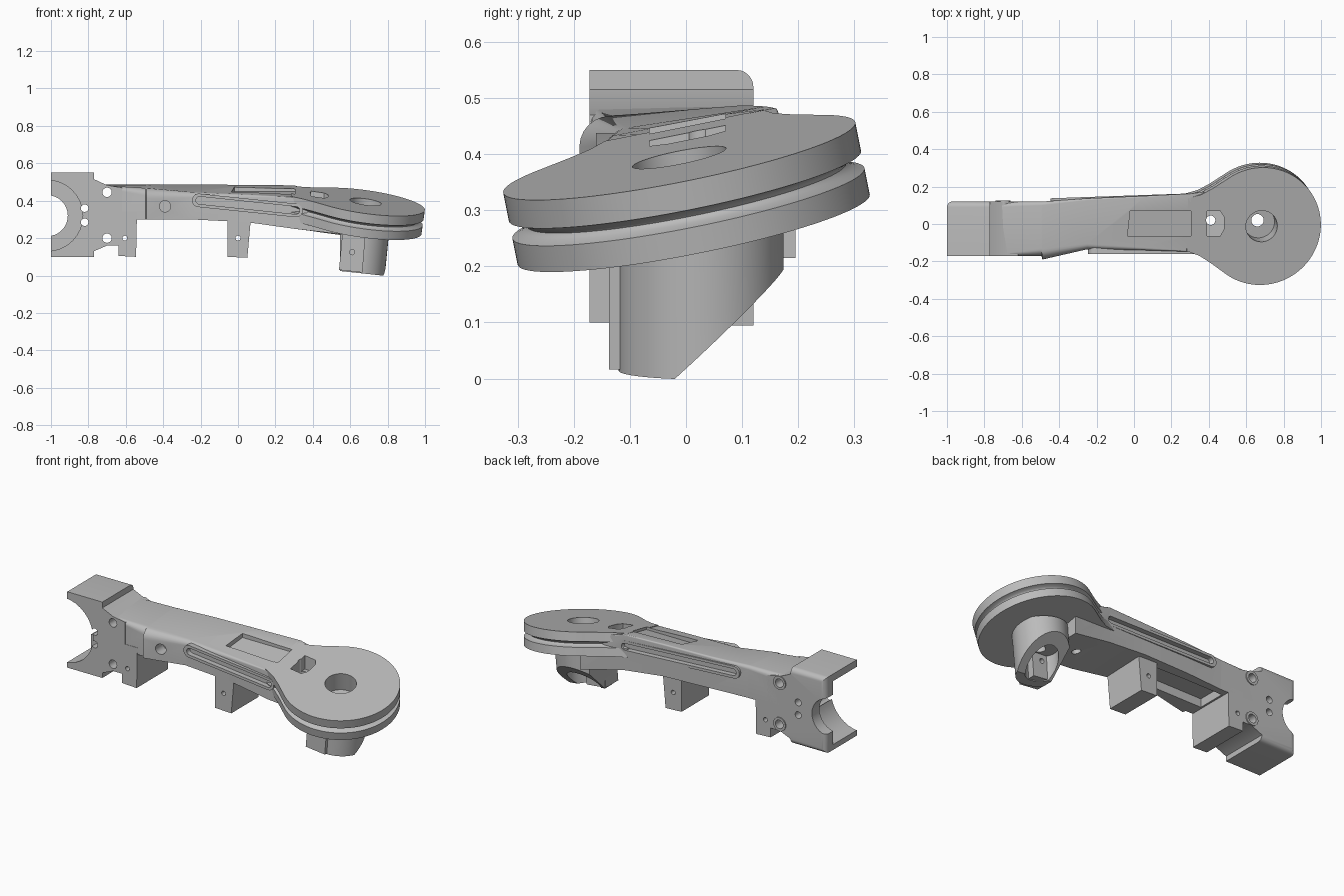
import bpy, bmesh, math
from mathutils import Matrix, Vector

cube = bpy.data.objects.get("Cube")
if cube:
    bpy.data.objects.remove(cube, do_unlink=True)

grey = bpy.data.materials.new("plain grey")
grey.use_nodes = True
grey.diffuse_color = (0.5, 0.5, 0.5, 1)
grey.node_tree.nodes["Principled BSDF"].inputs["Base Color"].default_value = (0.5, 0.5, 0.5, 1)


def loft(name, rings):
    """Skin a row of equal-length closed rings and cap both ends."""
    bm = bmesh.new()
    rows = [[bm.verts.new(p) for p in ring] for ring in rings]
    n = len(rows[0])
    for a, b in zip(rows, rows[1:]):
        for i in range(n):
            j = (i + 1) % n
            bm.faces.new((a[i], a[j], b[j], b[i]))
    bm.faces.new(rows[0][::-1])
    bm.faces.new(rows[-1])
    bmesh.ops.recalc_face_normals(bm, faces=bm.faces)
    mesh = bpy.data.meshes.new(name)
    bm.to_mesh(mesh)
    bm.free()
    mesh.materials.append(grey)
    obj = bpy.data.objects.new(name, mesh)
    bpy.context.collection.objects.link(obj)
    return obj


def extrude_y(name, outline, y0, y1, skew=0):
    return loft(name, [[(x, y + skew * x, z) for x, z in outline] for y in (y0, y1)])


def box(name, x0, x1, y0, y1, z0, z1):
    return extrude_y(name, [(x0, z0), (x1, z0), (x1, z1), (x0, z1)], y0, y1)


def rod(name, start, end, r, sides=48):
    """Cylinder between two points."""
    start, end = Vector(start), Vector(end)
    q = (end - start).to_track_quat('Z', 'Y')
    circle = [q @ Vector((r * math.cos(t), r * math.sin(t), 0))
              for t in (2 * math.pi * i / sides for i in range(sides))]
    return loft(name, [[c + p for p in circle] for c in (start, end)])


def hole_y(x, z, r, y0=-0.4, y1=0.4):
    return rod("cutter", (x, y0, z), (x, y1, z), r, 32)


def cut(part, *cutters):
    """Subtract helper solids, then remove them."""
    for c in cutters:
        c.hide_render = True
        mod = part.modifiers.new("cut", 'BOOLEAN')
        mod.operation, mod.solver, mod.object = 'DIFFERENCE', 'EXACT', c
        bpy.context.view_layer.objects.active = part
        bpy.ops.object.modifier_apply(modifier=mod.name)
        bpy.data.objects.remove(c, do_unlink=True)


def capsule(a, b, r):
    """Stadium outline in x, z around the segment a-b."""
    base = math.atan2(b[1] - a[1], b[0] - a[0])
    pts = []
    for c, start in ((b, -math.pi / 2), (a, math.pi / 2)):
        for i in range(13):
            t = base + start + math.pi * i / 12
            pts.append((c[0] + r * math.cos(t), c[1] + r * math.sin(t)))
    return pts


# Tilted frame of the pulley
normal = Vector((0.14, -0.2, 1)).normalized()
ax = Vector((1, 0, -0.14)).normalized()
ay = normal.cross(ax)
frame = Matrix((ax, ay, normal)).transposed().to_4x4()
frame.translation = (0.682, -0.012, 0.394)


def local(x, y, z):
    return frame @ Vector((x, y, z))


# Pulley with a rope groove, flowing into the arm through a neck
R = 0.32
swing = math.radians(125)
keyhole = [(R * math.cos(t), R * math.sin(t))
           for t in (-swing + 2 * swing * i / 80 for i in range(81))]
keyhole += [(-0.27, 0.205), (-0.33, 0.172), (-0.4, 0.152),
            (-0.4, -0.135), (-0.33, -0.162), (-0.27, -0.2)]
layers = [(0, 0), (0, -0.052)]
layers += [(0.008 + 0.022 * math.sin(math.pi * i / 6), -0.054 - 0.028 * i / 6) for i in range(7)]
layers += [(0, -0.084), (0, -0.132)]
pulley = loft("pulley", [[local(x * (R - d) / R, y * (R - d) / R, z) for x, y in keyhole]
                         for d, z in layers])


# Arm: rounded box sections twisting toward the pulley, bulging at the screw hole
def section(x, yf, yb, bot_f, bot_b, top_f, top_b, rf, rb):
    pts = [(x, yf, bot_f), (x, yb, bot_b)]
    for i in range(7):
        t = math.pi / 2 * i / 6
        pts.append((x, yb - rb + rb * math.cos(t), top_b - rb + rb * math.sin(t)))
    for i in range(7):
        t = math.pi / 2 * (1 + i / 6)
        pts.append((x, yf + rf + rf * math.cos(t), top_f - rf + rf * math.sin(t)))
    return pts


arm = loft("arm", [
    section(-0.72, -0.17, 0.12, 0.3, 0.3, 0.482, 0.486, 0.01, 0.03),
    section(-0.495, -0.17, 0.12, 0.3, 0.3, 0.468, 0.487, 0.04, 0.02),
    section(-0.49, -0.19, 0.12, 0.3, 0.3, 0.468, 0.487, 0.055, 0.02),
    section(-0.25, -0.135, 0.137, 0.3, 0.3, 0.447, 0.486, 0.03, 0.01),
    section(0.05, -0.14, 0.15, 0.285, 0.295, 0.434, 0.485, 0.015, 0.008),
    section(0.3, -0.148, 0.163, 0.25, 0.27, 0.419, 0.482, 0.005, 0.005),
    section(0.56, -0.135, 0.195, 0.22, 0.215, 0.34, 0.4, 0.01, 0.01)])

# Clamp end with a stepped round opening
clamp_outline = [(-1, 0.1), (-0.77, 0.1), (-0.77, 0.13), (-0.7, 0.16), (-0.62, 0.16),
                 (-0.62, 0.47), (-0.7, 0.483),
                 (-0.77, 0.515), (-0.77, 0.55), (-1, 0.55)]
clamp = extrude_y("clamp_end", clamp_outline, -0.172, 0.12)
bevel = clamp.modifiers.new("round", 'BEVEL')
bevel.width, bevel.segments, bevel.limit_method = 0.035, 6, 'WEIGHT'
weights = clamp.data.attributes.new("bevel_weight_edge", 'FLOAT', 'EDGE')
for e in clamp.data.edges:
    ends = [clamp.data.vertices[v].co for v in e.vertices]
    if all(p.y > 0.1 and (p.z > 0.54 or p.z < 0.11) for p in ends):
        weights.data[e.index].value = 1
bpy.context.view_layer.objects.active = clamp
bpy.ops.object.modifier_apply(modifier=bevel.name)
cut(clamp, hole_y(-1.02, 0.32, 0.19, -0.4, 0.05), hole_y(-1.02, 0.32, 0.11))
for x, z, r in ((-0.7, 0.445, 0.025), (-0.82, 0.36, 0.02), (-0.82, 0.285, 0.02), (-0.7, 0.2, 0.025)):
    cut(clamp, hole_y(x, z, r))
cut(arm, hole_y(-0.7, 0.445, 0.025))

# Screw bosses on the back of the clamp
for name, z in (("upper_screw_boss", 0.445), ("lower_screw_boss", 0.2)):
    boss = rod(name, (-0.7, 0.09, z), (-0.7, 0.126, z), 0.04, 32)
    cut(boss, hole_y(-0.7, z, 0.025))

# Underside channel, blind screw hole, top pocket and cable window
cut(arm, box("cutter", -0.53, -0.06, -0.09, 0.08, 0.1, 0.35), hole_y(-0.39, 0.37, 0.03, -0.3, -0.1))
for part in (arm, pulley):
    cut(part, loft("cutter", [[(x, y, z + 0.2 * y) for x, y in
                               ((-0.035, -0.065), (0.305, -0.065), (0.305, 0.07), (-0.02, 0.07))]
                              for z in (0.434, 0.6)]))
    cut(part, loft("cutter", [[(x, y, z) for x, y in
                               ((0.39, -0.065), (0.46, -0.065), (0.48, -0.03), (0.48, 0.04), (0.46, 0.07), (0.39, 0.07))]
                              for z in (0.37, 0.6)]))
    cut(part, rod("cutter", (0.41, 0.02, 0.1), (0.41, 0.02, 0.5), 0.025, 24))

# Raised cable tracks on both sides, each with a slot
tracks = (("front", (-0.21, 0.402), (0.31, 0.348), -0.16, -0.12, -1, 0),
          ("back", (-0.41, 0.436), (0.29, 0.41), 0.12, 0.153, 1, 0.035))
for side, a, b, y0, y1, s, skew in tracks:
    track = extrude_y(side + "_cable_track", capsule(a, b, 0.036), y0, y1, skew)
    slot_a = (a[0] + 0.005, a[1])
    outer = y0 if s < 0 else y1
    for part in (track, arm):
        cut(part, extrude_y("cutter", capsule(slot_a, b, 0.02), outer - s * 0.03, outer + s * 0.1, skew))

# Mounting legs under the arm
leg_shapes = (("rear_leg", -0.64, -0.545, -0.54, -0.172, 0.12, 0.1, 0.34, -0.605),
              ("middle_leg", -0.055, 0.05, 0.072, -0.135, 0.12, 0.095, 0.34, 0.0))
for name, x0, x1, x2, y0, y1, z0, z1, hx in leg_shapes:
    leg = extrude_y(name, [(x0, z0 + 0.005), (x1, z0), (x2, z1), (x0, z1)], y0, y1)
    cut(leg, hole_y(hx, 0.2, 0.013))

# Slant-cut socket under the pulley
socket = rod("socket", (0.635, 0.027, -0.02), (0.665, 0.027, 0.28), 0.147, 64)
socket_block = extrude_y("socket_block", [(0.54, 0.03), (0.665, 0.016), (0.685, 0.26), (0.563, 0.28)], -0.137, -0.02)
slant = [(-0.4, 0.0), (-0.02, 0.0), (0.36, 0.36), (0.36, -0.2), (-0.4, -0.2)]
cut(socket, loft("cutter", [[(x, y, z + dz) for y, z in slant] for x, dz in ((0.3, 0.05), (0.8, -0.003))]))
cut(socket, box("cutter", 0.3, 0.545, -0.3, 0.3, -0.1, 0.4),
    rod("cutter", (0.64, 0.027, -0.1), (0.655, 0.027, 0.16), 0.09))
cut(socket_block, hole_y(0.61, 0.125, 0.014))

# Axle bore with a small through hole
bore_bottom, bore_top = local(0, 0, -0.11), local(0, 0, 0.1)
for part in (pulley, arm, socket):
    cut(part, rod("cutter", bore_bottom, bore_top, 0.085))
    cut(part, rod("cutter", (0.66, 0.02, 0.05), (0.66, 0.02, 0.5), 0.033, 32))

# Smooth curved walls, keep hard edges
bpy.ops.object.select_all(action='DESELECT')
for obj in bpy.context.collection.objects:
    if obj.type == 'MESH' and grey.name in obj.data.materials:
        obj.select_set(True)
        bpy.context.view_layer.objects.active = obj
bpy.ops.object.shade_smooth_by_angle(angle=math.radians(30))
